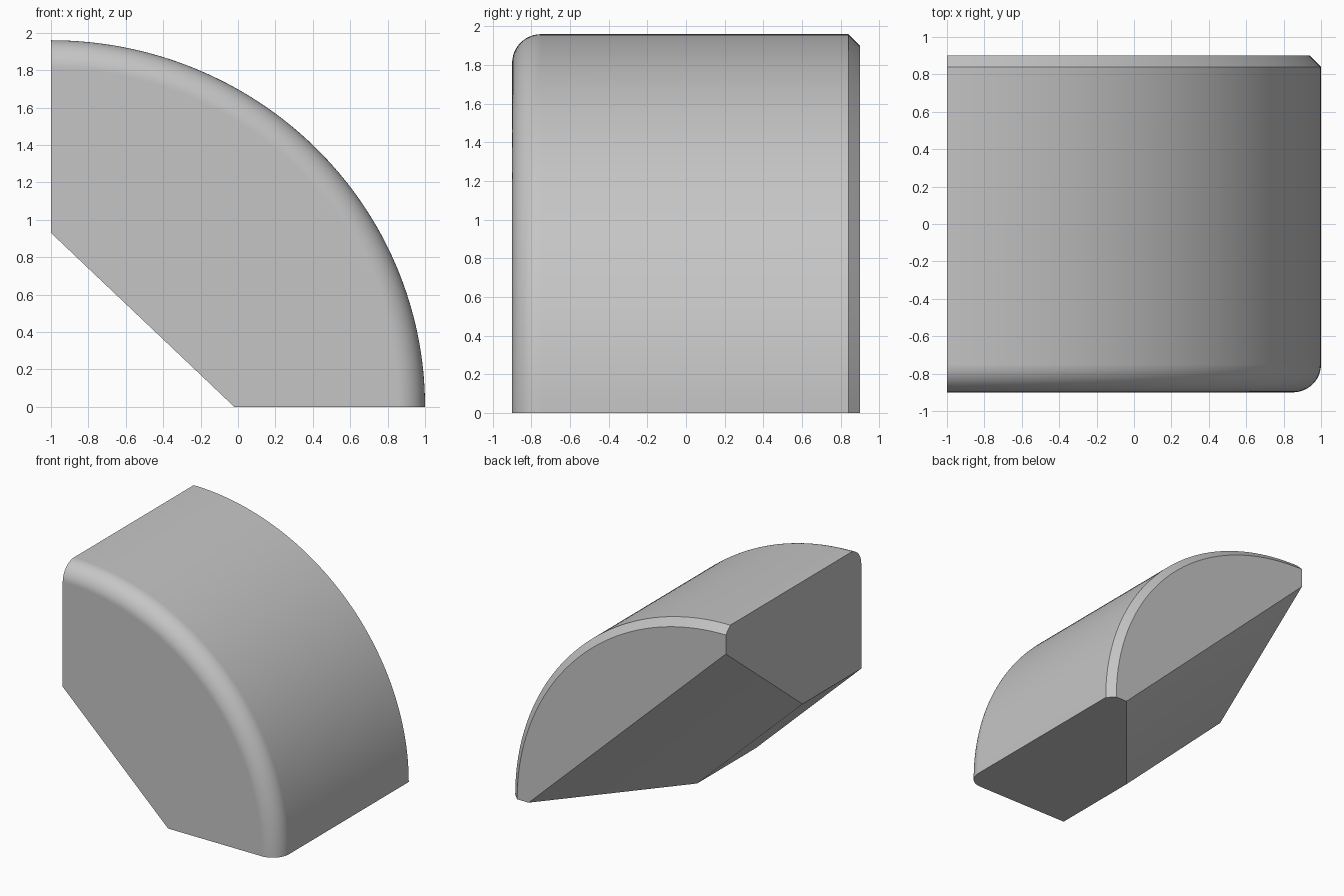
import bpy
import bmesh
import math
from mathutils import Vector

cube = bpy.data.objects.get("Cube")
if cube:
    bpy.data.objects.remove(cube, do_unlink=True)

LEFT, WIDTH, HEIGHT = -1.0, 2.0, 1.96
FRONT, BACK = -0.9, 0.9
FILLET, CHAMFER = 0.15, 0.06
ARC_STEPS, FILLET_STEPS = 64, 12


def make_material(name, color):
    mat = bpy.data.materials.new(name)
    mat.use_nodes = True
    mat.diffuse_color = color
    mat.node_tree.nodes["Principled BSDF"].inputs["Base Color"].default_value = color
    return mat


def cut_below(bm, points):
    """Remove everything under the plane through three points and cap the cut."""
    a, b, c = (Vector(p) for p in points)
    normal = (b - a).cross(c - a).normalized()
    if normal.z < 0:
        normal.negate()
    cut = bmesh.ops.bisect_plane(
        bm, geom=bm.verts[:] + bm.edges[:] + bm.faces[:], dist=1e-5,
        plane_co=a, plane_no=normal, clear_inner=True)
    edges = [e for e in cut["geom_cut"] if isinstance(e, bmesh.types.BMEdge)]
    bmesh.ops.edgeloop_fill(bm, edges=edges)


# Depth profile: rounded front rim, straight body, chamfered back rim
profile = []
for i in range(FILLET_STEPS + 1):
    t = math.pi / 2 * i / FILLET_STEPS
    profile.append((FRONT + FILLET * (1 - math.cos(t)), FILLET * (1 - math.sin(t))))
profile += [(BACK - CHAMFER, 0), (BACK, CHAMFER)]

# Quarter-round sections joined into a solid
bm = bmesh.new()
rings = []
for y, inset in profile:
    ring = [bm.verts.new((LEFT, y, 0))]
    for i in range(ARC_STEPS + 1):
        t = math.pi / 2 * i / ARC_STEPS
        ring.append(bm.verts.new((LEFT + (WIDTH - inset) * math.cos(t), y,
                                  (HEIGHT - inset) * math.sin(t))))
    rings.append(ring)
for near, far in zip(rings, rings[1:]):
    for i in range(len(near)):
        j = (i + 1) % len(near)
        bm.faces.new((near[i], near[j], far[j], far[i]))
bm.faces.new(rings[0])
bm.faces.new(rings[-1])

# Diagonal underside, then the sloping cut toward the back
cut_below(bm, [(-1, FRONT, 0.93), (-0.02, FRONT, 0), (-1, BACK, 0.93)])
cut_below(bm, [(-1, -0.12, 0.93), (-0.02, -0.12, 0), (-1, BACK, 1.74)])

# Merge coplanar strips on the flat sides
bmesh.ops.remove_doubles(bm, verts=bm.verts[:], dist=1e-5)
bmesh.ops.dissolve_limit(bm, angle_limit=math.radians(0.2),
                         verts=bm.verts[:], edges=bm.edges[:])
bmesh.ops.recalc_face_normals(bm, faces=bm.faces[:])

mesh = bpy.data.meshes.new("rounded_block")
bm.to_mesh(mesh)
bm.free()
block = bpy.data.objects.new("rounded_block", mesh)
bpy.context.collection.objects.link(block)
mesh.materials.append(make_material("light_grey", (0.56, 0.56, 0.56, 1)))

# Smooth curves with crisp edges
mesh.shade_smooth()
mesh.set_sharp_from_angle(angle=math.radians(30))
weighted = block.modifiers.new("weighted_normals", 'WEIGHTED_NORMAL')
weighted.keep_sharp = True
